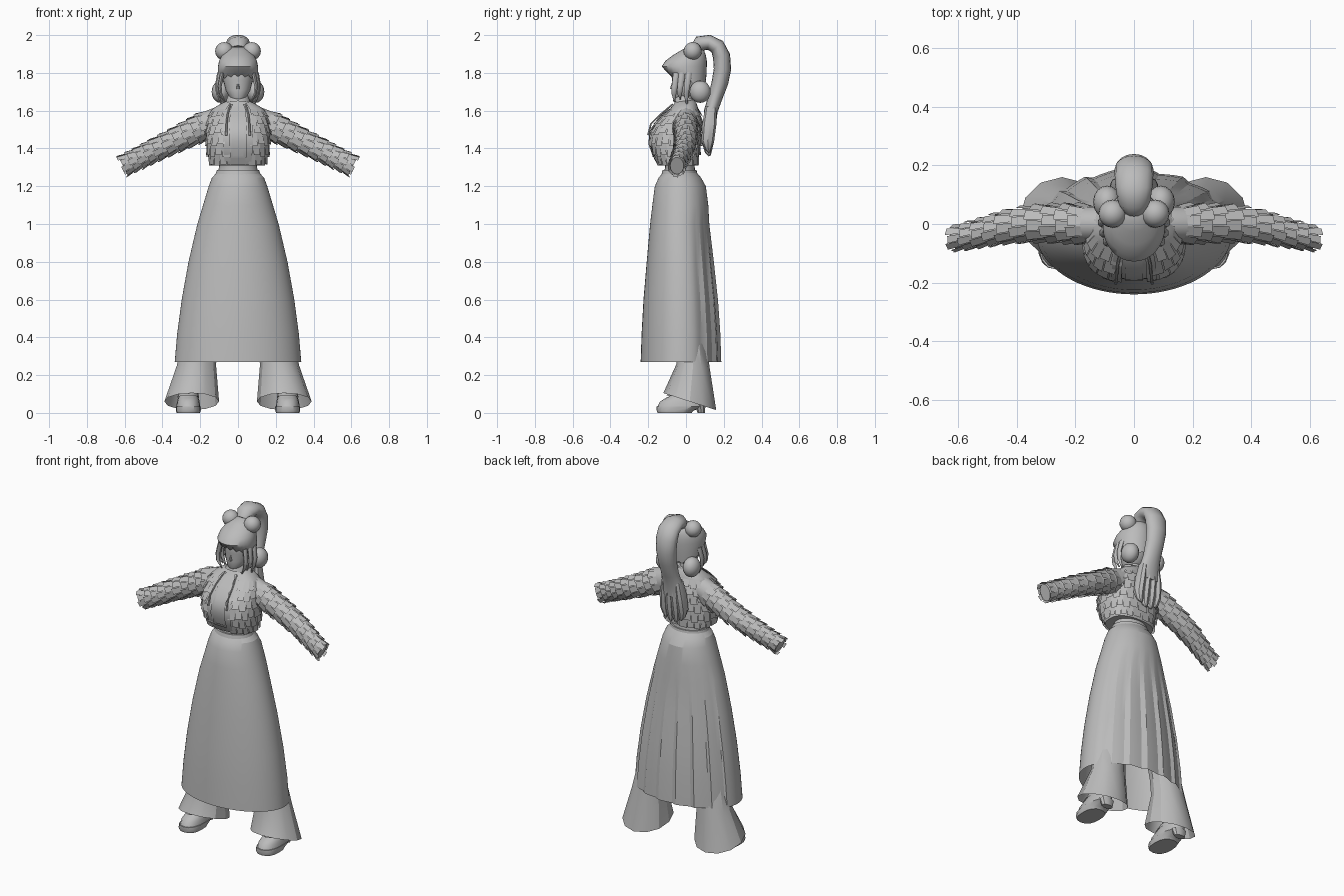
import bpy, bmesh, math
from mathutils import Vector

if "Cube" in bpy.data.objects:
    bpy.data.objects.remove(bpy.data.objects["Cube"])

GREY = bpy.data.materials.new("plain grey")
GREY.diffuse_color = (0.5, 0.5, 0.5, 1)
GREY.use_nodes = True
GREY.node_tree.nodes["Principled BSDF"].inputs["Base Color"].default_value = GREY.diffuse_color


def finish(name, bm, smooth=40, recalc=True):
    if recalc:
        bmesh.ops.recalc_face_normals(bm, faces=bm.faces[:])
    me = bpy.data.meshes.new(name)
    bm.to_mesh(me)
    bm.free()
    me.materials.append(GREY)
    ob = bpy.data.objects.new(name, me)
    bpy.context.collection.objects.link(ob)
    if smooth:
        bpy.ops.object.select_all(action='DESELECT')
        bpy.context.view_layer.objects.active = ob
        ob.select_set(True)
        bpy.ops.object.shade_smooth_by_angle(angle=math.radians(smooth))
    return ob


def loft(name, rings, cap0=True, cap1=True, smooth=40):
    """Skin a list of closed rings."""
    bm = bmesh.new()
    vs = [[bm.verts.new(p) for p in r] for r in rings]
    n = len(rings[0])
    for a, b in zip(vs, vs[1:]):
        for i in range(n):
            j = (i + 1) % n
            bm.faces.new((a[i], a[j], b[j], b[i]))
    if cap0:
        bm.faces.new(vs[0])
    if cap1:
        bm.faces.new(vs[-1])
    return finish(name, bm, smooth)


def spow(v, p):
    return math.copysign(abs(v) ** p, v)


def hoop(z, hw, y0, y1, n=24, cx=0, p=1.0, tilt=0):
    """Horizontal oval; angle 0 is +x, tilt raises the front and lowers the back."""
    out = []
    for i in range(n):
        a = 2 * math.pi * i / n
        c, s = spow(math.cos(a), p), spow(math.sin(a), p)
        out.append(Vector((cx + hw * c, (y0 + y1) / 2 + (y1 - y0) / 2 * s, z - tilt * s)))
    return out


def mix(rows, t):
    """Blend between rows of numbers, t in 0..1."""
    f = min(max(t, 0), 1) * (len(rows) - 1)
    i = min(int(f), len(rows) - 2)
    return [a + (b - a) * (f - i) for a, b in zip(rows[i], rows[i + 1])]


def tube(name, rows, side, n=14, steps=0, smooth=50, caps=True):
    """Sweep an oval; rows are x, y, z, radius along side, radius across."""
    if steps:
        rows = [mix(rows, k / steps) for k in range(steps + 1)]
    side, rings = Vector(side), []
    for k, r in enumerate(rows):
        a, b = rows[max(k - 1, 0)], rows[min(k + 1, len(rows) - 1)]
        up = (Vector(b[:3]) - Vector(a[:3])).normalized().cross(side).normalized()
        rings.append([Vector(r[:3]) + side * r[3] * math.cos(t) + up * r[4] * math.sin(t)
                      for t in (2 * math.pi * i / n for i in range(n))])
    return loft(name, rings, caps, caps, smooth)


def ball(name, c, r, scale=(1, 1, 1)):
    bm = bmesh.new()
    bmesh.ops.create_uvsphere(bm, u_segments=16, v_segments=10, radius=r)
    for v in bm.verts:
        v.co = Vector(c) + Vector([a * b for a, b in zip(v.co, scale)])
    return finish(name, bm, 60)


def plates(name, surf, rows, cols, keep, t0=0.0, t1=1.0):
    """Loose overlapping tabs flaring away from a surface."""
    bm = bmesh.new()
    dt, da = (t1 - t0) / rows, 2 * math.pi / cols
    for r in range(rows):
        for c in range(cols):
            a = (c + 0.5 * (r % 2)) * da
            if not keep(a):
                continue
            t, long = t0 + r * dt, dt * (1.05 + 0.2 * (c % 2))
            q = [surf(t, a, .002), surf(t, a + da * .9, .002),
                 surf(t + long, a + da * .9, .013), surf(t + long, a, .013)]
            bm.faces.new([bm.verts.new(v) for v in q])
    finish(name, bm, 0, False)


# Long skirt with pleats at the back
SKIRT = [(.27, .335, -.24, .19), (.42, .322, -.235, .185), (.6, .298, -.225, .172),
         (.8, .262, -.208, .15), (1.0, .215, -.19, .125), (1.1, .185, -.178, .118),
         (1.2, .155, -.165, .105), (1.245, .138, -.145, .08), (1.28, .105, -.115, .05)]
rings = []
for z, hw, y0, y1 in SKIRT:
    ring = hoop(z, hw, y0, y1, 72)
    depth = .012 * min(1, max(0, (1.08 - z) / .3))
    for i, p in enumerate(ring):
        if 5 <= i <= 31:
            p.y -= depth * (i % 4) / 3
    rings.append(ring)
loft("skirt", rings, cap0=False, smooth=20)

# Waist and waistband
loft("waist", [hoop(z, w, a, b) for z, w, a, b in
               [(1.24, .12, -.12, .06), (1.27, .105, -.115, .05), (1.31, .1, -.11, .045), (1.36, .11, -.12, .05)]])
loft("waistband", [hoop(z, w, a, b, 32) for z, w, a, b in
                   [(1.262, .118, -.13, .06), (1.285, .112, -.124, .056), (1.285, .1, -.11, .045)]], False, False)

# Jacket body
JACKET = [(1.31, .142, -.14, .055), (1.36, .155, -.168, .066), (1.42, .164, -.19, .075),
          (1.48, .165, -.188, .08), (1.53, .16, -.165, .082), (1.575, .152, -.125, .075),
          (1.61, .135, -.085, .065), (1.64, .085, -.06, .055), (1.66, .045, -.045, .04)]
loft("jacket", [hoop(*r, 32, p=.8) for r in JACKET], smooth=50)


def jacket_surf(t, a, off):
    z, w, y0, y1 = mix(JACKET, 1 - t)
    c, s = spow(math.cos(a), .8), spow(math.sin(a), .8)
    return Vector(((w + off) * c, (y0 + y1) / 2 + ((y1 - y0) / 2 + off) * s, z))


def off_front(a):
    return not 1.40 * math.pi < a % (2 * math.pi) < 1.58 * math.pi


plates("jacket_tabs", jacket_surf, 6, 22, off_front, .25, .98)


# Front panels: opening strips, inner top and hem buckle follow the chest
def strip(name, a0, a1, t0, t1, off):
    bm = bmesh.new()
    g = [[bm.verts.new(jacket_surf(t0 + (t1 - t0) * k / 8, a, off)) for a in (a0, (a0 + a1) / 2, a1)]
         for k in range(9)]
    for p, q in zip(g, g[1:]):
        for j in (0, 1):
            bm.faces.new((p[j], q[j], q[j + 1], p[j + 1]))
    finish(name, bm, 40, False)


F = 1.5 * math.pi
strip("inner_top", F - .12, F + .12, .2, .88, .004)
strip("hem_buckle", F - .3, F + .3, .9, .99, .009)
for s in (-1, 1):
    lo, hi = sorted((F + s * .18, F + s * .38))
    strip("lapel", lo, hi, .14, .95, .01)

# Neck, collar, head and nose
tube("neck", [(0, 0, 1.6, .038, .038), (0, -.005, 1.7, .036, .036)], (1, 0, 0), 16)
loft("collar", [hoop(1.635, .07, -.07, .055, 20, tilt=.015), hoop(1.675, .055, -.055, .045, 20, tilt=.015)],
     False, False)
loft("head", [hoop(*r, 20) for r in
              [(1.652, .02, -.06, -.02), (1.67, .045, -.07, .02), (1.71, .066, -.072, .06),
               (1.76, .078, -.074, .08), (1.82, .08, -.08, .08), (1.87, .06, -.05, .07)]], smooth=60)
loft("nose", [hoop(1.715, .009, -.088, -.06, 6), hoop(1.75, .004, -.075, -.06, 6)])

# Hair cap with jagged fringe
cap = [hoop(1.745, .098, -.078, .1, 32, tilt=.035),
       hoop(1.80, .106, -.112, .108, 32, tilt=.015)]
for i, p in enumerate(cap[0]):
    p.z += .014 * (i % 2)
cap += [hoop(*r, 32) for r in [(1.835, .106, -.128, .11), (1.865, .1, -.108, .11),
                              (1.893, .085, -.07, .105), (1.92, .06, -.025, .095), (1.938, .03, .01, .07)]]
loft("hair_cap", cap, cap0=False, smooth=50)

# High ponytail ending in a flat fan of locks
tube("ponytail", [(0, .055, 1.925, .04, .035), (0, .075, 1.955, .055, .042), (0, .12, 1.962, .062, .04),
                  (0, .165, 1.94, .066, .042), (0, .188, 1.89, .066, .046), (0, .193, 1.82, .062, .046),
                  (0, .18, 1.75, .056, .044), (0, .155, 1.67, .055, .038), (0, .132, 1.6, .066, .036),
                  (0, .125, 1.53, .08, .034)], (1, 0, 0), 16, smooth=60)
for x in (-.056, -.019, .019, .056):
    end = 1.35 + .5 * abs(x)
    tube("ponytail_lock", [(x * .8, .132, 1.62, .018, .03), (x, .124, 1.53, .026, .037),
                           (x * 1.1, .115, 1.44, .026, .034), (x, .118, end + .02, .02, .018),
                           (x * .9, .125, end, .008, .005)], (1, 0, 0), 8, smooth=30)

# Sleeve path: x, y, z, half depth, half height
ARM = [(.10, 0, 1.545, .062, .075), (.17, .0, 1.522, .062, .072), (.25, .002, 1.483, .06, .064),
       (.35, .002, 1.434, .056, .058), (.45, -.012, 1.386, .049, .054), (.53, -.032, 1.345, .042, .051),
       (.607, -.048, 1.308, .036, .05)]
for s in (-1, 1):
    tube("sleeve", [(s * x, y, z, a, b) for x, y, z, a, b in ARM], (0, 1, 0), 16)

    def sleeve_surf(t, a, off, s=s):
        x, y, z, ry, rz = mix(ARM, t)
        k = (ry + off) * math.cos(a), (rz + off) * math.sin(a)
        over = max(0, t - 1) * .5
        return Vector((s * (x + .45 * k[1] + over), y + k[0], z + .89 * k[1] - over * .5))
    plates("sleeve_tabs", sleeve_surf, 10, 11, lambda a: True, .12, 1.0)

    # Upper and lower hair buns
    ball("top_bun", (s * .073, .035, 1.915), .048)
    ball("low_bun", (s * .092, .075, 1.70), .056, (.85, 1, 1.05))

    # Loose locks beside the face and jacket cords
    for x, y, end in [(.088, -.06, 1.645), (.1, -.03, 1.66), (.105, .005, 1.625)]:
        tube("side_lock", [(s * (x - .005), y + .01, 1.8, .018, .012), (s * (x + .008), y, 1.73, .016, .011),
                           (s * (x + .003), y - .004, 1.69, .013, .009), (s * (x - .02), y, end, .003, .003)],
             (0, 1, 0), 6)
    tube("cord", [(s * .04, -.07, 1.635, .005, .005), (s * .055, -.135, 1.58, .005, .005),
                  (s * .06, -.186, 1.53, .005, .005), (s * .062, -.2, 1.47, .007, .007)], (1, 0, 0), 6)

    # Flared trouser leg with slanted hem
    legs = [(1.18, .08, -.09, .06, .075, 0), (.9, .085, -.09, .08, .11, 0), (.6, .088, -.065, .085, .165, 0),
            (.36, .095, -.05, .11, .205, 0), (.25, .104, -.05, .125, .22, .01), (.06, .145, -.12, .16, .245, .045)]
    loft("trouser_leg", [hoop(z, w, a, b, 12, s * cx, tilt=t) for z, w, a, b, cx, t in legs],
         cap1=False, smooth=30)

    # Platform shoe, heel and ankle
    cx = s * .263
    loft("shoe_sole", [hoop(z, w, a, b, 16, cx, .8) for z, w, a, b in
                       [(0, .062, -.15, .03), (.012, .066, -.155, .04), (.035, .066, -.155, .1)]], smooth=30)
    loft("shoe_upper", [hoop(z, w, a, b, 16, cx, .85) for z, w, a, b in
                        [(.035, .063, -.15, .1), (.06, .06, -.138, .1), (.08, .054, -.105, .1),
                         (.1, .046, -.06, .1), (.2, .042, -.02, .085)]], smooth=50)
    loft("shoe_heel", [hoop(0, .035, .06, .102, 10, cx), hoop(.045, .048, .045, .104, 10, cx)], smooth=30)
    loft("shoe_strap", [hoop(.082, .058, -.108, .1, 14, cx, tilt=.01),
                        hoop(.105, .052, -.07, .1, 14, cx, tilt=.01)], False, False)
